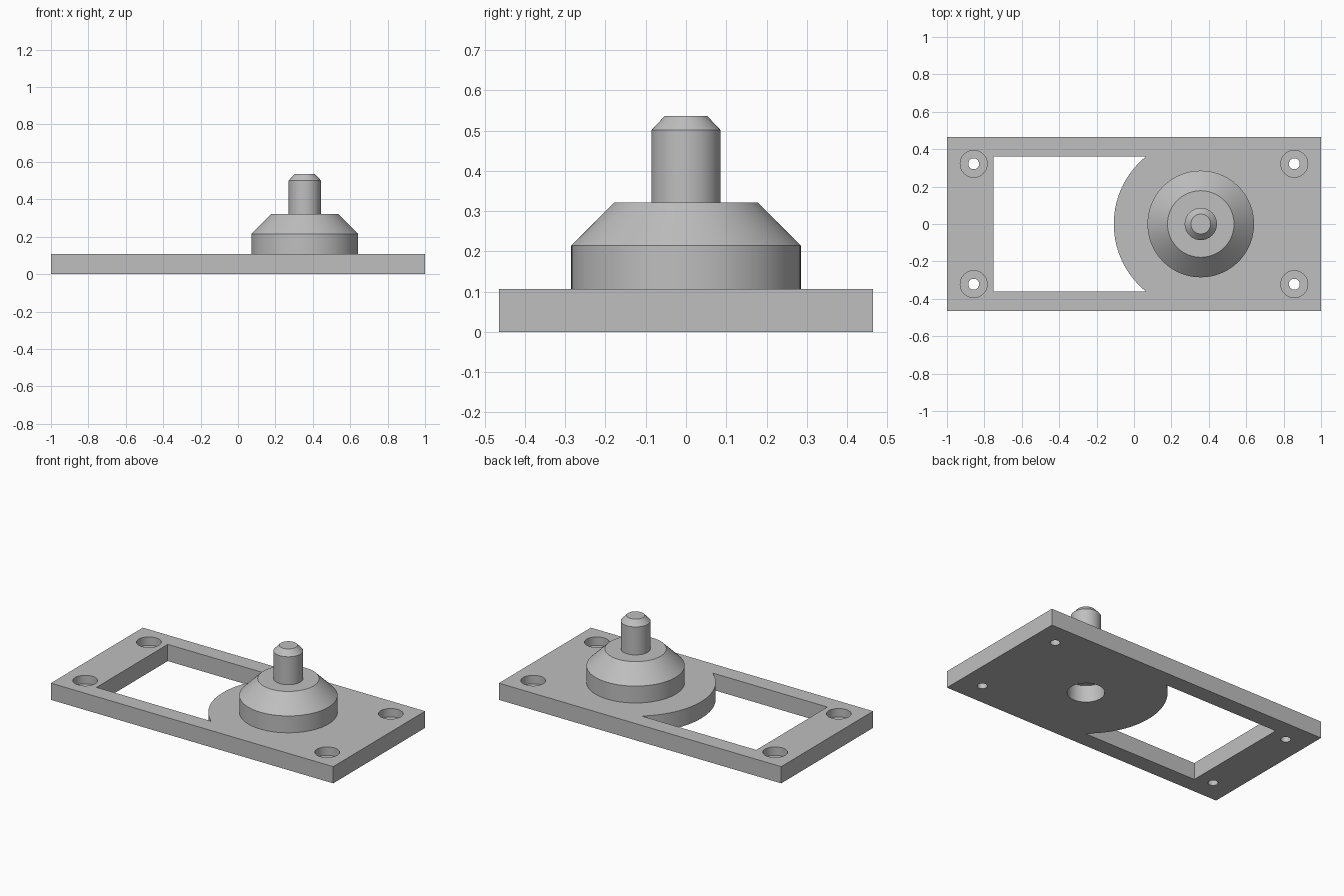
import bpy, bmesh, math
from mathutils import Vector

cube = bpy.data.objects.get("Cube")
if cube:
    bpy.data.objects.remove(cube, do_unlink=True)

LENGTH, WIDTH, THICK = 2.0, 0.93, 0.107   # base plate
HUB_X = 0.357                             # axis of boss and pin
SEGMENTS = 96

grey = bpy.data.materials.new("plain grey")
grey.use_nodes = True
grey.diffuse_color = (0.52, 0.52, 0.52, 1)
grey.node_tree.nodes["Principled BSDF"].inputs["Base Color"].default_value = (0.52, 0.52, 0.52, 1)


def make_object(name, bm):
    bmesh.ops.recalc_face_normals(bm, faces=bm.faces)
    mesh = bpy.data.meshes.new(name)
    bm.to_mesh(mesh)
    bm.free()
    mesh.materials.append(grey)
    obj = bpy.data.objects.new(name, mesh)
    bpy.context.collection.objects.link(obj)
    return obj


def prism(name, outline, bottom, top):
    """Extrude a flat outline upwards."""
    bm = bmesh.new()
    face = bm.faces.new([bm.verts.new((x, y, bottom)) for x, y in outline])
    result = bmesh.ops.extrude_face_region(bm, geom=[face])
    moved = [v for v in result["geom"] if isinstance(v, bmesh.types.BMVert)]
    bmesh.ops.translate(bm, verts=moved, vec=Vector((0, 0, top - bottom)))
    return make_object(name, bm)


def turned(name, x, y, profile):
    """Closed turned solid from (radius, height) pairs."""
    bm = bmesh.new()
    rings = []
    for radius, z in profile:
        angles = [2 * math.pi * i / SEGMENTS for i in range(SEGMENTS)]
        rings.append([bm.verts.new((x + radius * math.cos(a), y + radius * math.sin(a), z)) for a in angles])
    for low, high in zip(rings, rings[1:]):
        for i in range(SEGMENTS):
            j = (i + 1) % SEGMENTS
            bm.faces.new((low[i], low[j], high[j], high[i]))
    bm.faces.new(rings[0])
    bm.faces.new(rings[-1])
    return make_object(name, bm)


def cut(target, cutter):
    mod = target.modifiers.new("cut", 'BOOLEAN')
    mod.operation, mod.solver, mod.object = 'DIFFERENCE', 'EXACT', cutter
    bpy.context.view_layer.objects.active = target
    bpy.ops.object.modifier_apply(modifier=mod.name)
    bpy.data.objects.remove(cutter, do_unlink=True)


# Base plate
hx, hy = LENGTH / 2, WIDTH / 2
plate = prism("base_plate", [(-hx, -hy), (hx, -hy), (hx, hy), (-hx, hy)], 0, THICK)

# Window with a round edge concentric with the boss
win_y, arc_r = 0.36, 0.465
reach = math.asin(win_y / arc_r)
steps = 40
outline = [(-0.75, win_y), (-0.75, -win_y)]
for i in range(steps + 1):
    a = -reach + 2 * reach * i / steps
    outline.append((HUB_X - arc_r * math.cos(a), arc_r * math.sin(a)))
cut(plate, prism("window_cutter", outline, -0.1, 0.3))

# Counterbored screw holes in the corners
for sx in (-1, 1):
    for sy in (-1, 1):
        cut(plate, turned("screw_hole_cutter", sx * 0.857, sy * 0.322,
                          [(0.029, -0.1), (0.029, 0.053), (0.072, 0.053), (0.072, 0.3)]))

# Bore under the boss
cut(plate, turned("bore_cutter", HUB_X, 0, [(0.107, -0.1), (0.107, 0.3)]))

# Chamfered boss and pin
boss = turned("boss", HUB_X, 0, [(0.285, THICK), (0.285, 0.215), (0.178, 0.322)])
pin = turned("pin", HUB_X, 0, [(0.086, 0.315), (0.086, 0.501), (0.053, 0.536)])

# Smooth round walls, keep edges crisp
bpy.ops.object.select_all(action='DESELECT')
for obj in (plate, boss, pin):
    obj.select_set(True)
bpy.context.view_layer.objects.active = plate
bpy.ops.object.shade_smooth_by_angle(angle=math.radians(30))
